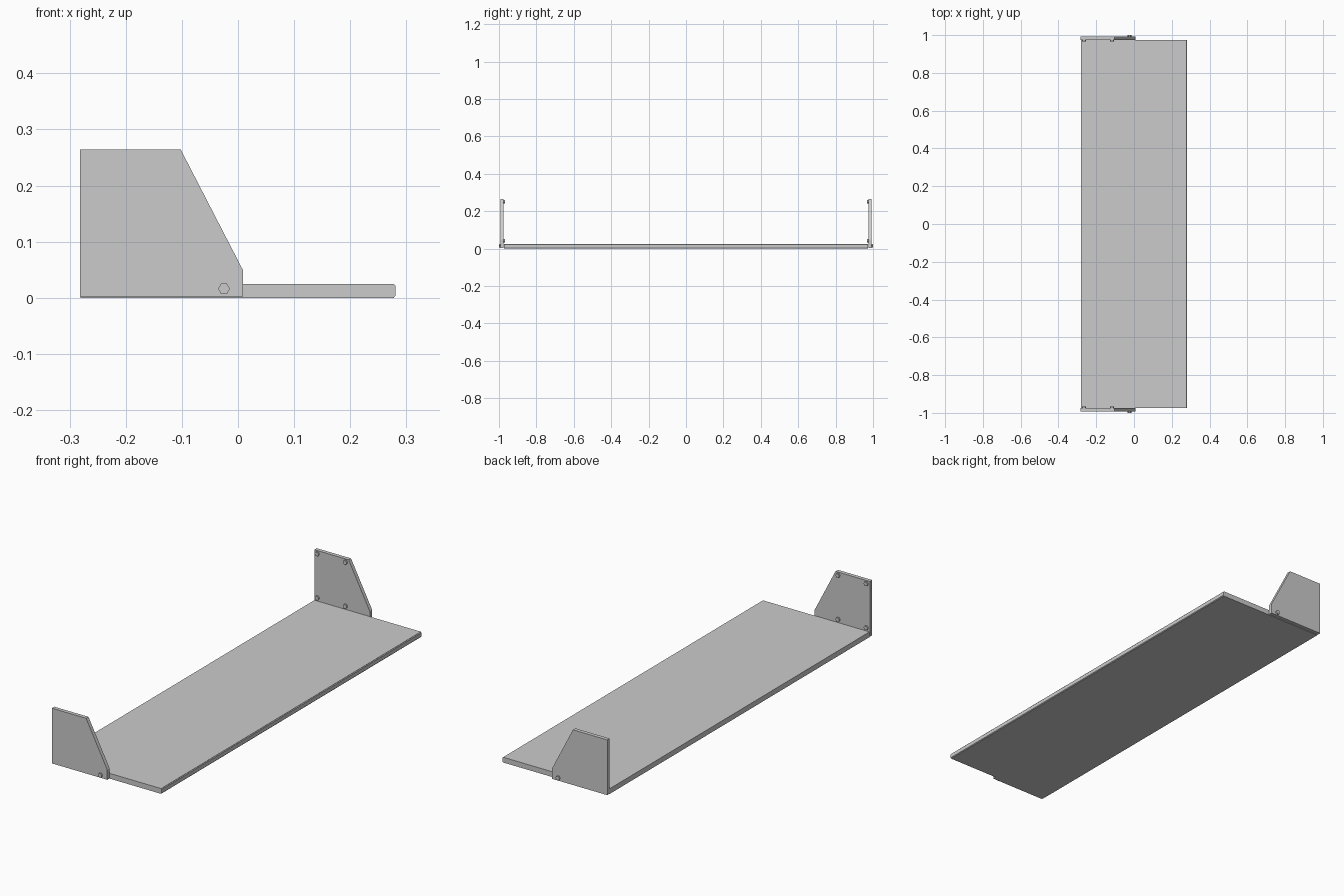
import bpy, bmesh, math
from mathutils import Matrix

if "Cube" in bpy.data.objects:
    bpy.data.objects.remove(bpy.data.objects["Cube"])


def make_object(name, bm):
    bmesh.ops.recalc_face_normals(bm, faces=bm.faces[:])
    mesh = bpy.data.meshes.new(name)
    bm.to_mesh(mesh)
    bm.free()
    obj = bpy.data.objects.new(name, mesh)
    bpy.context.collection.objects.link(obj)
    return obj


def extrude_profile(name, pts, y0, y1):
    """Closed x/z outline extruded along y."""
    bm = bmesh.new()
    a = [bm.verts.new((x, y0, z)) for x, z in pts]
    b = [bm.verts.new((x, y1, z)) for x, z in pts]
    bm.faces.new(a)
    bm.faces.new(b[::-1])
    n = len(pts)
    for i in range(n):
        j = (i + 1) % n
        bm.faces.new((a[i], b[i], b[j], a[j]))
    return make_object(name, bm)


def hex_bolt(name, x, z, y0, y1, radius):
    """Six-sided bolt head lying along y."""
    bm = bmesh.new()
    place = Matrix.Translation((x, (y0 + y1) / 2, z)) @ Matrix.Rotation(math.pi / 2, 4, 'X') @ Matrix.Rotation(math.pi / 2, 4, 'Z')
    bmesh.ops.create_cone(bm, cap_ends=True, segments=6, radius1=radius,
                          radius2=radius, depth=abs(y1 - y0), matrix=place)
    return make_object(name, bm)


# Long flat board
extrude_profile("board", [(-0.281, 0), (0.278, 0), (0.278, 0.025), (-0.281, 0.025)],
                -0.974, 0.974)

# Tapered strip along the front edge of the board
extrude_profile("edge_strip", [(0.278, 0.001), (0.281, 0.004), (0.281, 0.021), (0.278, 0.024)],
                -0.974, 0.974)

# End plates and their bolts, mirrored about y = 0
plate = [(-0.282, 0.002), (0.009, 0.002), (0.009, 0.049), (-0.102, 0.264), (-0.282, 0.264)]
for side, s in (("near", -1), ("far", 1)):
    extrude_profile(f"{side}_end_plate", plate, s * 0.975, s * 0.993)
    hex_bolt(f"{side}_outer_bolt", -0.025, 0.016, s * 0.990, s * 1.0, 0.0105)
    for x in (-0.265, -0.117):
        for z in (0.041, 0.25):
            hex_bolt(f"{side}_inner_bolt", x, z, s * 0.978, s * 0.967, 0.0105)
